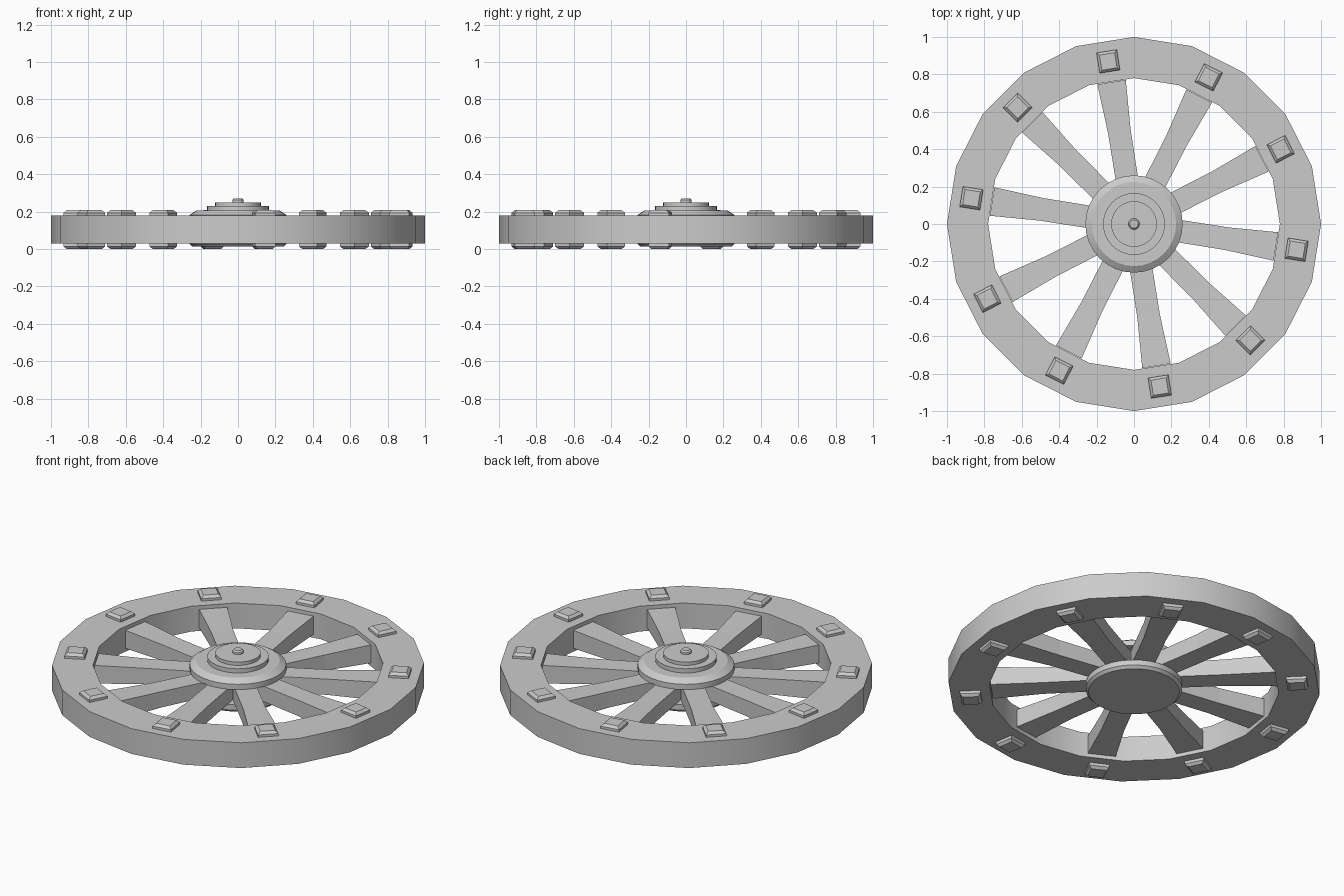
import bpy, bmesh, math
from mathutils import Matrix, Vector

if "Cube" in bpy.data.objects:
    bpy.data.objects.remove(bpy.data.objects["Cube"])

COUNT = 10
ANGLES = [math.radians(-9 + 36 * i) for i in range(COUNT)]


def finish(name, bm, smooth=False):
    bmesh.ops.recalc_face_normals(bm, faces=bm.faces)
    mesh = bpy.data.meshes.new(name)
    bm.to_mesh(mesh)
    bm.free()
    obj = bpy.data.objects.new(name, mesh)
    bpy.context.collection.objects.link(obj)
    if smooth:
        bpy.ops.object.select_all(action='DESELECT')
        obj.select_set(True)
        bpy.context.view_layer.objects.active = obj
        bpy.ops.object.shade_smooth_by_angle(angle=math.radians(25))
    return obj


def lathe(name, profile, sides, closed=False):
    """Revolve (radius, z) points round the z axis."""
    bm = bmesh.new()
    rings = []
    for i in range(sides):
        a = 2 * math.pi * i / sides
        rings.append([bm.verts.new((r * math.cos(a), r * math.sin(a), z)) for r, z in profile])
    n = len(profile)
    for i in range(sides):
        p, q = rings[i], rings[(i + 1) % sides]
        for j in range(n if closed else n - 1):
            k = (j + 1) % n
            bm.faces.new((p[j], q[j], q[k], p[k]))
    if not closed:
        bm.faces.new([r[0] for r in rings])
        bm.faces.new([r[-1] for r in rings])
    return finish(name, bm, True)


def loft(bm, sections, matrix):
    """Skin a run of four-cornered sections and cap both ends."""
    loops = [[bm.verts.new(matrix @ Vector(p)) for p in s] for s in sections]
    for a, b in zip(loops, loops[1:]):
        for j in range(4):
            k = (j + 1) % 4
            bm.faces.new((a[j], a[k], b[k], b[j]))
    bm.faces.new(loops[0])
    bm.faces.new(loops[-1])


# Rim: low-sided ring
lathe("rim", [(0.78, 0.03), (1.0, 0.03), (1.0, 0.18), (0.78, 0.18)], 20, closed=True)

# Hub: core, two flanges and stepped cap
lathe("hub_core", [(0.20, 0.04), (0.20, 0.17)], 32)
lathe("hub_upper_flange", [(0.26, 0.15), (0.26, 0.182), (0.225, 0.205)], 32)
lathe("hub_lower_flange", [(0.245, 0.013), (0.26, 0.028), (0.26, 0.06)], 32)
lathe("cap_lower_step", [(0.165, 0.20), (0.165, 0.23)], 32)
lathe("cap_upper_step", [(0.122, 0.225), (0.122, 0.25)], 32)
lathe("axle_pin", [(0.03, 0.245), (0.03, 0.262), (0.022, 0.27)], 12)

# Spokes: flared towards the rim
bm = bmesh.new()
sections = []
for r, w, h in [(0.18, 0.060, 0.045), (0.50, 0.061, 0.047), (0.768, 0.077, 0.054)]:
    sections.append([(r, -w, 0.105 - h), (r, w, 0.105 - h), (r, w, 0.105 + h), (r, -w, 0.105 + h)])
for a in ANGLES:
    loft(bm, sections, Matrix.Rotation(a, 4, 'Z'))
finish("spokes", bm)

# Studs: square bolts with bevelled heads passing through the rim
bm = bmesh.new()
sections = []
for z, s in [(0.0, 0.041), (0.014, 0.055), (0.194, 0.055), (0.208, 0.041)]:
    sections.append([(-s, -s, z), (s, -s, z), (s, s, z), (-s, s, z)])
for a in ANGLES:
    loft(bm, sections, Matrix.Rotation(a, 4, 'Z') @ Matrix.Translation((0.88, 0, 0)))
finish("rim_studs", bm)
